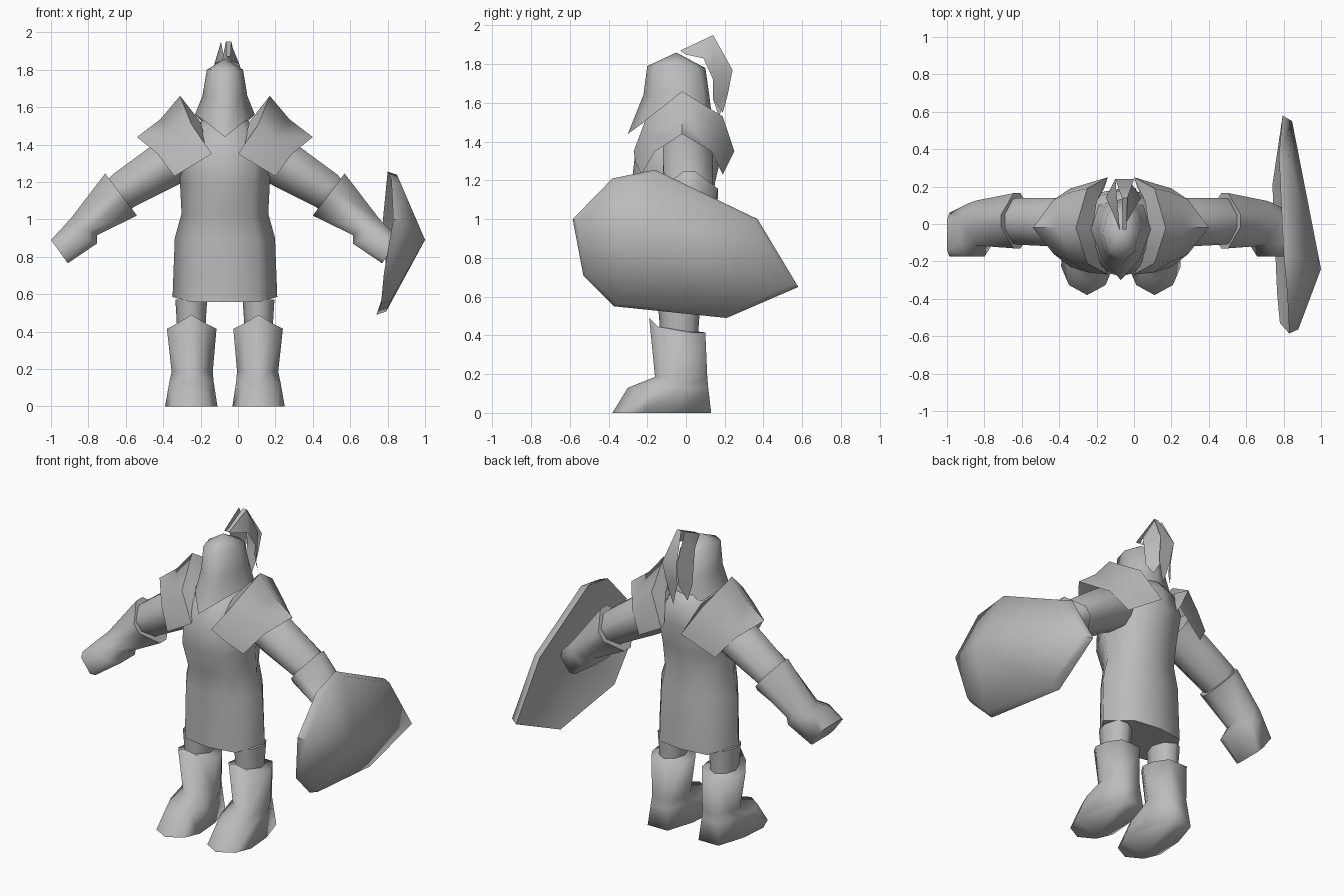
import bpy, bmesh, math
from mathutils import Vector

old = bpy.data.objects.get("Cube")
if old:
    bpy.data.objects.remove(old, do_unlink=True)

CX = -0.07  # symmetry plane of the figure

steel = bpy.data.materials.new("plain grey")
steel.use_nodes = True
GREY = (0.5, 0.5, 0.5, 1)
steel.diffuse_color = GREY
steel.node_tree.nodes["Principled BSDF"].inputs["Base Color"].default_value = GREY


def loft(name, rings, closed=True, cap_start=False, cap_end=False, side=1, angle=75):
    """Skin a list of equal rings; a one-point ring makes a tip."""
    bm = bmesh.new()
    rows = [[bm.verts.new((CX + side * x, y, z)) for x, y, z in r] for r in rings]
    for a, b in zip(rows, rows[1:]):
        n = max(len(a), len(b))
        for i in range(n if closed else n - 1):
            j = (i + 1) % n
            if len(b) == 1:
                bm.faces.new((a[i], a[j], b[0]))
            elif len(a) == 1:
                bm.faces.new((a[0], b[j], b[i]))
            else:
                bm.faces.new((a[i], a[j], b[j], b[i]))
    if cap_start:
        bm.faces.new(rows[0])
    if cap_end:
        bm.faces.new(rows[-1])
    bmesh.ops.recalc_face_normals(bm, faces=bm.faces)
    me = bpy.data.meshes.new(name)
    bm.to_mesh(me)
    bm.free()
    me.materials.append(steel)
    ob = bpy.data.objects.new(name, me)
    bpy.context.collection.objects.link(ob)
    bpy.ops.object.select_all(action='DESELECT')
    ob.select_set(True)
    bpy.context.view_layer.objects.active = ob
    bpy.ops.object.shade_smooth_by_angle(angle=math.radians(angle))


def mirrored(half):
    """Complete a ring from front-to-back half points."""
    return half + [(-x, y, z) for x, y, z in reversed(half[1:-1])]


def trunk(z, w, front, back, dip=0.0):
    return mirrored([(0, front, z - dip), (w * 0.64, front * 0.86, z - dip),
                     (w, (front + back) / 2, z), (w * 0.6, back * 0.85, z - dip),
                     (0, back, z - dip)])


def limb(top, bottom, y0, y1, box=0.33):
    """Eight-sided ring spanned by two x-z points and a y range; box squares it."""
    t = Vector((top[0] - CX, 0, top[1]))
    b = Vector((bottom[0] - CX, 0, bottom[1]))
    out = []
    for c, s in ((1, box), (box, 1), (-box, 1), (-1, box),
                 (-1, -box), (-box, -1), (box, -1), (1, -box)):
        p = (t + b) / 2 + (t - b) / 2 * c
        out.append((p.x, (y0 + y1) / 2 + (y1 - y0) / 2 * s, p.z))
    return out


def boot_ring(z, x0, x1, front, back, box, peak=0.0, m=0.18):
    """Nine-sided ring; box pushes the widest points forward and fills the corners."""
    y_side = front * box + back * (1 - box)
    y_near = front * 0.65 + y_side * 0.35
    y_heel = back * 0.5 + y_side * 0.5
    near, heel = box, 0.5
    return [(m, front, z + peak), (x1 * near + m * (1 - near), y_near, z + peak * 0.4),
            (x1, y_side, z), (x1 * 0.9 + m * 0.1, y_heel, z),
            (x1 * heel + m * (1 - heel), back, z), (x0 * heel + m * (1 - heel), back, z),
            (x0 * 0.9 + m * 0.1, y_heel, z), (x0, y_side, z),
            (x0 * near + m * (1 - near), y_near, z + peak * 0.4)]


# Tunic
loft("tunic", [
    trunk(0.585, 0.28, -0.21, 0.15, 0.028), trunk(0.9, 0.268, -0.21, 0.14),
    trunk(1.03, 0.232, -0.22, 0.13), trunk(1.19, 0.24, -0.28, 0.15),
    trunk(1.36, 0.25, -0.26, 0.19), trunk(1.48, 0.17, -0.2, 0.18),
    trunk(1.56, 0.09, -0.12, 0.12)], cap_start=True, cap_end=True)

# Hood-like helmet with a pointed front
loft("helmet", [
    mirrored([(0, -0.30, 1.44), (0.10, -0.19, 1.52), (0.16, -0.03, 1.56),
              (0.12, 0.10, 1.52), (0, 0.14, 1.48)]),
    mirrored([(0, -0.22, 1.64), (0.085, -0.15, 1.65), (0.12, -0.02, 1.66),
              (0.085, 0.09, 1.65), (0, 0.12, 1.64)]),
    mirrored([(0, -0.20, 1.79), (0.07, -0.15, 1.80), (0.097, -0.05, 1.80),
              (0.07, 0.06, 1.79), (0, 0.10, 1.78)]),
    [(0, -0.05, 1.86)]], angle=100)

# Plume: three pointed blades sweeping backwards
ridge = [(-0.03, 1.87), (0.14, 1.95), (0.24, 1.77), (0.215, 1.64)]
under = [(0.0, 1.85), (0.09, 1.83), (0.14, 1.72), (0.14, 1.62)]
for name, x_ridge, x_under, tip in (("plume_left", 0.04, 0.11, (0.08, 0.19, 1.55)),
                                    ("plume_right", -0.03, -0.08, (-0.06, 0.17, 1.53))):
    spread = (0.2, 0.7, 1, 0.9)
    loft(name, [[(x_ridge * s, y, z), (x_under * s, v, w)]
                for s, (y, z), (v, w) in zip(spread, ridge, under)] + [[tip]],
         closed=False)
loft("plume_middle", [[(0.02 - w, y, z), (0.02 + w, y, z)] for w, (y, z) in
                      zip((0.01, 0.015, 0.05, 0.04), ridge)] + [[(0.02, 0.2, 1.5)]],
     closed=False)

# Rows of the shoulder plate, each from front to back
collar = [(0.09, -0.23, 1.36), (0.13, -0.14, 1.52), (0.15, -0.02, 1.54),
          (0.13, 0.12, 1.52), (0.09, 0.19, 1.36)]
inner = [(0.07, -0.27, 1.35), (0.18, -0.21, 1.51), (0.24, -0.02, 1.66),
         (0.18, 0.19, 1.53), (0.07, 0.25, 1.35)]
crown = [(0.17, -0.26, 1.29), (0.27, -0.20, 1.43), (0.345, -0.02, 1.535),
         (0.27, 0.17, 1.43), (0.17, 0.22, 1.29)]
outer = [(0.27, -0.23, 1.23), (0.36, -0.16, 1.35), (0.47, -0.02, 1.44),
         (0.36, 0.13, 1.35), (0.27, 0.19, 1.23)]

for tag, side in (("left", 1), ("right", -1)):
    loft(tag + "_shoulder_plate", [collar, inner, crown, outer],
         closed=False, side=side)
    # Sleeve from the shoulder into the gauntlet
    loft(tag + "_upper_arm", [
        limb((0.2, 1.46), (0.08, 1.24), -0.12, 0.14),
        limb((0.34, 1.38), (0.19, 1.18), -0.12, 0.14),
        limb((0.53, 1.24), (0.41, 1.07), -0.11, 0.14),
        limb((0.60, 1.16), (0.48, 1.02), -0.08, 0.11)],
        cap_start=True, cap_end=True, side=side)
    # Gauntlet with a bent mitten
    loft(tag + "_gauntlet", [
        limb((0.57, 1.245), (0.40, 1.02), -0.13, 0.165, 0.22),
        limb((0.75, 1.01), (0.615, 0.915), -0.115, 0.125, 0.35),
        limb((0.79, 0.965), (0.615, 0.87), -0.175, 0.11, 0.5),
        limb((0.86, 0.89), (0.77, 0.765), -0.175, 0.06, 0.7)],
        cap_start=True, cap_end=True, side=side)
    # Thigh, then boot
    loft(tag + "_thigh", [
        [(0.18 + r * math.cos(a), -0.035 + 1.3 * r * math.sin(a), z)
         for a in [math.pi * k / 4 for k in range(8)]]
        for z, r in ((0.38, 0.075), (0.46, 0.078), (0.57, 0.085))], side=side)
    loft(tag + "_boot", [
        boot_ring(0.0, 0.04, 0.32, -0.38, 0.13, 0.7),
        boot_ring(0.13, 0.06, 0.297, -0.30, 0.115, 0.65),
        boot_ring(0.185, 0.065, 0.285, -0.16, 0.11, 0.55),
        boot_ring(0.415, 0.045, 0.31, -0.19, 0.10, 0.55, 0.075)],
        cap_start=True, cap_end=True, side=side, angle=110)

# Domed, hollow shield: back centre, rim, bevelled face edge, front centre
rim = [(0.82, -0.38, 1.21), (0.80, -0.16, 1.255), (0.775, 0.37, 1.0), (0.795, 0.58, 0.65),
       (0.74, 0.21, 0.49), (0.765, -0.37, 0.55), (0.78, -0.53, 0.71), (0.83, -0.585, 1.0)]
rim = [(x - CX, y, z) for x, y, z in rim]
mid = Vector((0.80 - CX, -0.1, 0.88))
face_edge = [tuple(mid.lerp(Vector(p), 0.955) + Vector((0.05, 0, 0))) for p in rim]
loft("shield", [[(0.91 - CX, -0.2, 0.88)], rim, face_edge,
                [(1.0 - CX, -0.24, 0.89)]], angle=50)
